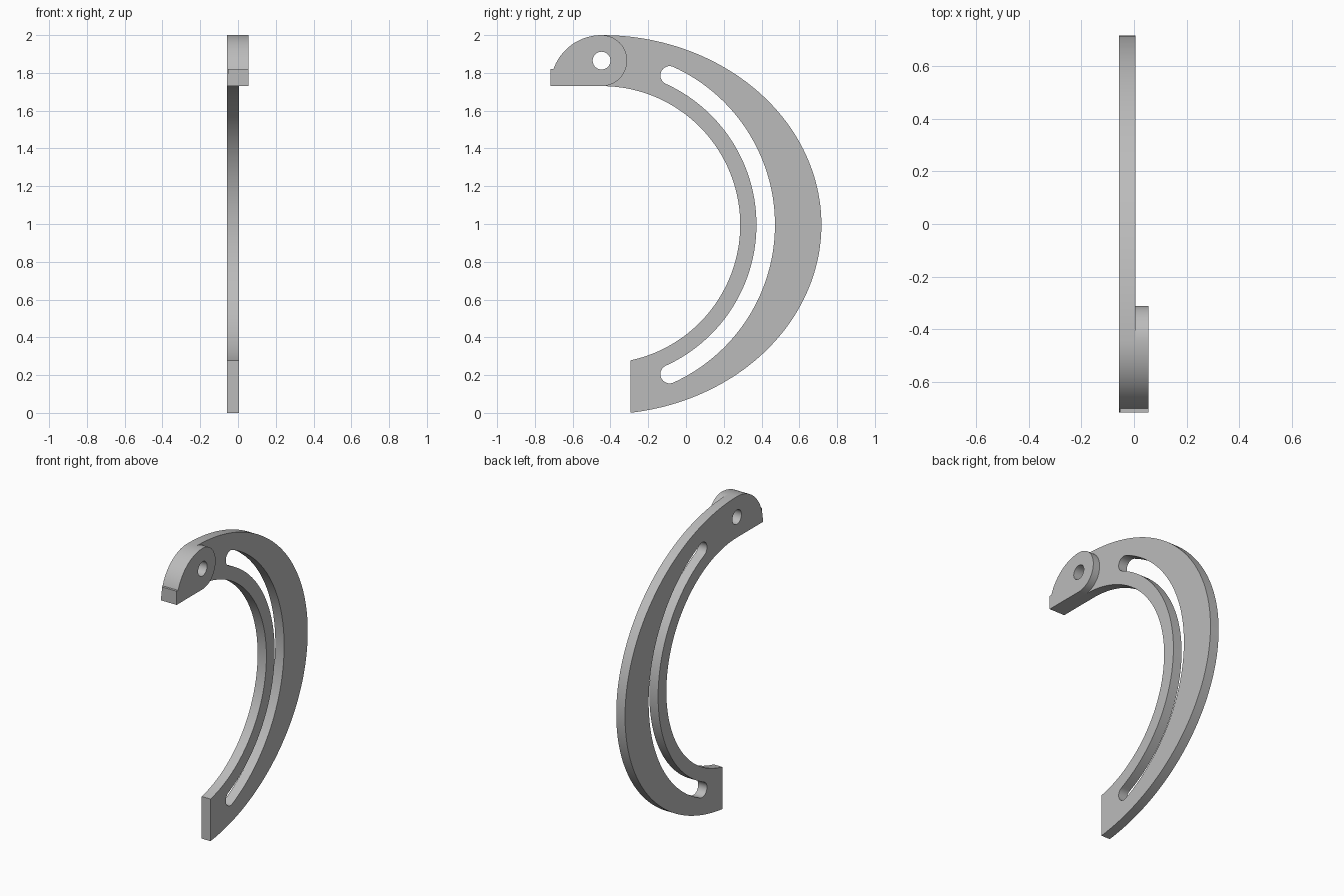
import bpy, bmesh
from math import cos, sin, pi, radians, acos
from mathutils import Matrix

cube = bpy.data.objects.get("Cube")
if cube:
    bpy.data.objects.remove(cube, do_unlink=True)

grey = bpy.data.materials.new("plain grey")
grey.use_nodes = True
grey.diffuse_color = (0.5, 0.5, 0.5, 1)
grey.node_tree.nodes["Principled BSDF"].inputs["Base Color"].default_value = (0.5, 0.5, 0.5, 1)

PIVOT_Y, PIVOT_Z, PAD_R, HOLE_R = -0.447, 1.865, 0.135, 0.047
ARC_Z = 0.996                       # height of the arm's arc centre
OUTER_Y, OUTER_Z = 1.164, 1.004     # half axes of the outer edge
INNER_R, SLOT_R, SLOT_HALF = 0.734, 0.869, 0.049
HEAD_R, BASE_Z, CUT = 0.27, 1.73, 0.152
BACK, STEP, FRONT = -0.058, 0.006, 0.055


def arc(cy, cz, ry, rz, a0, a1, n=48):
    """Points of an elliptical arc in the y-z plane, angles in radians."""
    return [(cy + ry * cos(a0 + (a1 - a0) * i / n), cz + rz * sin(a0 + (a1 - a0) * i / n))
            for i in range(n + 1)]


def slab(name, loops, x0, x1):
    """Extrude an outline with holes from x0 to x1."""
    curve = bpy.data.curves.new(name, "CURVE")
    curve.dimensions, curve.fill_mode = "2D", "BOTH"
    curve.extrude = (x1 - x0) / 2
    for loop in loops:
        spline = curve.splines.new("POLY")
        spline.points.add(len(loop) - 1)
        for p, (y, z) in zip(spline.points, loop):
            p.co = (y, z, 0, 1)
        spline.use_cyclic_u = True
    ob = bpy.data.objects.new(name, curve)
    bpy.context.collection.objects.link(ob)
    bpy.ops.object.select_all(action="DESELECT")
    ob.select_set(True)
    bpy.context.view_layer.objects.active = ob
    bpy.ops.object.convert(target="MESH")
    ob = bpy.context.object
    # stand the outline up in the y-z plane
    ob.data.transform(Matrix(((0, 0, 1, (x0 + x1) / 2), (1, 0, 0, 0), (0, 1, 0, 0), (0, 0, 0, 1))))
    bm = bmesh.new()
    bm.from_mesh(ob.data)
    bmesh.ops.remove_doubles(bm, verts=bm.verts, dist=1e-5)
    bmesh.ops.recalc_face_normals(bm, faces=bm.faces)
    bm.to_mesh(ob.data)
    bm.free()
    ob.data.materials.clear()
    ob.data.materials.append(grey)
    bpy.ops.object.shade_smooth_by_angle(angle=radians(30))
    return ob


hole = arc(PIVOT_Y, PIVOT_Z, HOLE_R, HOLE_R, 0, 2 * pi)[:-1]
head = arc(PIVOT_Y, BASE_Z, HEAD_R, HEAD_R, pi / 2, pi)

# curved arm with rounded head, pivot hole and long slot
outer = arc(PIVOT_Y, ARC_Z, OUTER_Y, OUTER_Z, -acos(CUT / OUTER_Y), pi / 2, 96)
inner = arc(PIVOT_Y, ARC_Z, INNER_R, INNER_R, pi / 2, -acos(CUT / INNER_R), 96)
end = radians(65.5)
r_in, r_out = SLOT_R - SLOT_HALF, SLOT_R + SLOT_HALF
slot = arc(PIVOT_Y, ARC_Z, r_out, r_out, -end, end, 80)
slot += arc(PIVOT_Y + SLOT_R * cos(end), ARC_Z + SLOT_R * sin(end),
            SLOT_HALF, SLOT_HALF, end, end + pi, 16)[1:-1]
slot += arc(PIVOT_Y, ARC_Z, r_in, r_in, end, -end, 80)
slot += arc(PIVOT_Y + SLOT_R * cos(end), ARC_Z - SLOT_R * sin(end),
            SLOT_HALF, SLOT_HALF, pi - end, 2 * pi - end, 16)[1:-1]
slab("curved_arm", [outer + head[1:] + inner, hole, slot], BACK, STEP)

# raised pivot pad on the left side of the head
nose = arc(PIVOT_Y, PIVOT_Z, PAD_R, PAD_R, -pi / 2, pi / 2)
slab("pivot_pad", [nose + head[1:], hole], STEP, FRONT)

# small square tab at the tip of the head
tip = PIVOT_Y - HEAD_R
slab("tip_tab", [[(tip, BASE_Z), (tip + 0.06, BASE_Z), (tip + 0.06, 1.82), (tip, 1.82)]],
     BACK + 0.005, FRONT)
